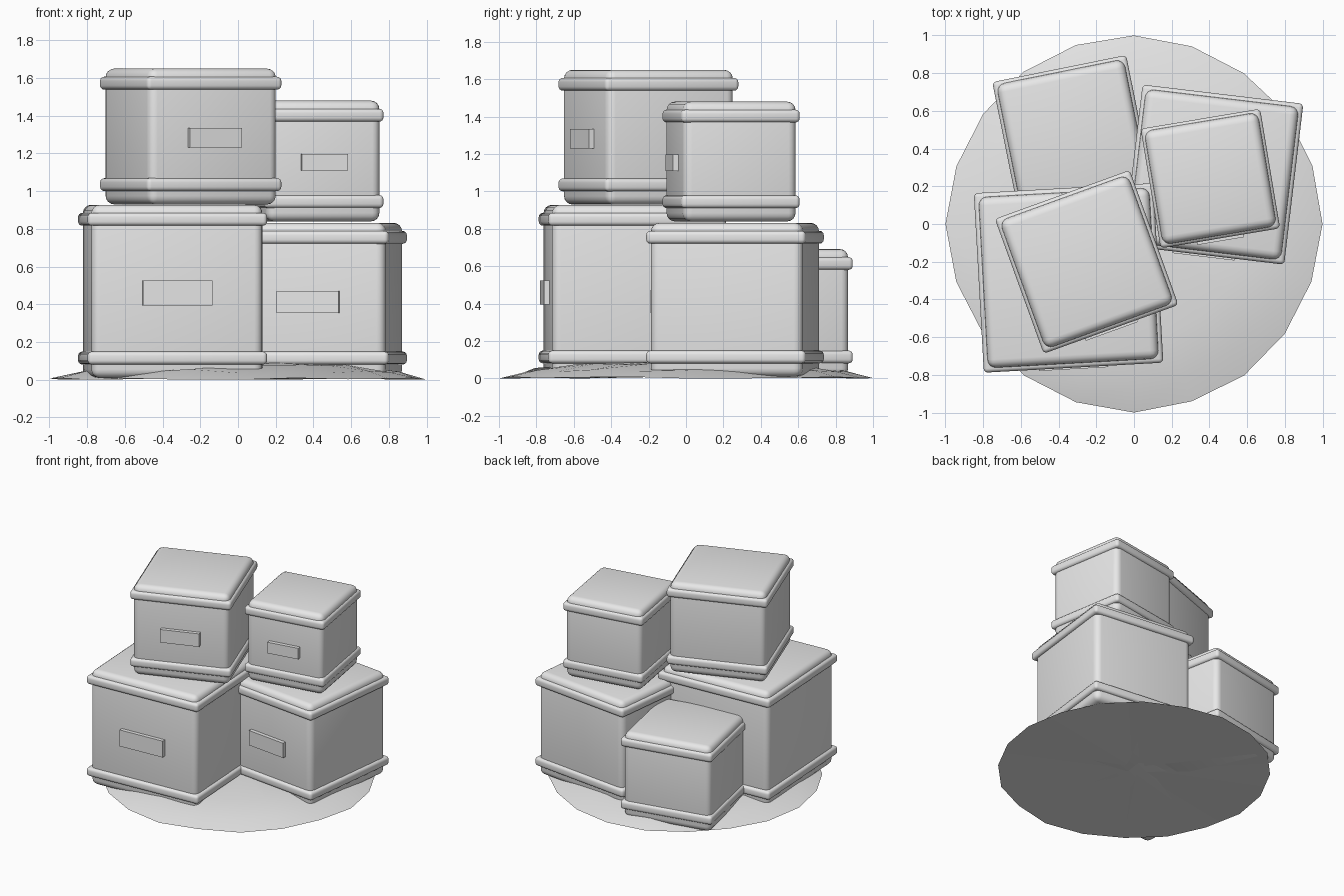
import bpy, bmesh, math, random
from mathutils import Matrix, Vector

random.seed(4)
if "Cube" in bpy.data.objects:
    bpy.data.objects.remove(bpy.data.objects["Cube"], do_unlink=True)

# Single plain grey
grey = bpy.data.materials.new("plain grey")
grey.use_nodes = True
colour = (0.8, 0.8, 0.8, 1)
grey.diffuse_color = colour
grey.node_tree.nodes["Principled BSDF"].inputs["Base Color"].default_value = colour


def finish(bm, name):
    bmesh.ops.recalc_face_normals(bm, faces=bm.faces[:])
    mesh = bpy.data.meshes.new(name)
    bm.to_mesh(mesh)
    bm.free()
    mesh.materials.append(grey)
    obj = bpy.data.objects.new(name, mesh)
    bpy.context.collection.objects.link(obj)
    return obj


def smooth(obj, degrees):
    bpy.ops.object.select_all(action='DESELECT')
    obj.select_set(True)
    bpy.context.view_layer.objects.active = obj
    bpy.ops.object.shade_smooth_by_angle(angle=math.radians(degrees))


def block(name, size, local, frame, bevel=0):
    """Box of a given size, placed in a crate's frame, with rounded edges."""
    bm = bmesh.new()
    bmesh.ops.create_cube(bm, size=1)
    bmesh.ops.scale(bm, vec=size, verts=bm.verts[:])
    if bevel:
        bmesh.ops.bevel(bm, geom=bm.edges[:], offset=bevel, segments=4,
                        profile=0.5, affect='EDGES')
    obj = finish(bm, name)
    obj.matrix_world = frame @ Matrix.Translation(local)
    if bevel:
        smooth(obj, 40)


def crate(name, x, y, bottom, top, width, degrees):
    """Rounded crate with a rim near each end and a label plate in front."""
    frame = (Matrix.Translation((x, y, bottom))
             @ Matrix.Rotation(math.radians(degrees), 4, 'Z'))
    height = top - bottom
    block(name + "_body", (width, width, height),
          Vector((0, 0, height / 2)), frame, 0.045)
    rim = width * 1.05
    for part, z in (("lower_rim", 0.105), ("upper_rim", height - 0.077)):
        block(name + "_" + part, (rim, rim, 0.068), Vector((0, 0, z)), frame, 0.022)
    block(name + "_label", (width * 0.405, 0.06, width * 0.144),
          Vector((0, -width / 2, height * 0.49)), frame)


# Stack of crates
crate("large_crate", -0.347, -0.286, 0.01, 0.928, 0.908, 3.2)
crate("right_crate", 0.421, 0.262, 0.01, 0.832, 0.818, -6.8)
crate("back_crate", -0.325, 0.469, 0.01, 0.692, 0.690, 11.4)
crate("upper_left_crate", -0.251, -0.201, 0.93, 1.65, 0.724, 19.9)
crate("upper_right_crate", 0.405, 0.241, 0.84, 1.48, 0.612, 9.5)

# Low uneven mound under the stack
bm = bmesh.new()
sides = 20
rings = []
for radius, z, jitter in ((1.0, 0.006, 0.006), (0.85, 0.045, 0.012),
                          (0.6, 0.07, 0.012), (0.3, 0.085, 0.008)):
    ring = []
    for i in range(sides):
        a = math.tau * i / sides
        r = radius if radius < 1 else 1 - 0.012 * (i % 5 > 0) * random.random()
        ring.append(bm.verts.new((r * math.cos(a), r * math.sin(a),
                                  z + random.uniform(-jitter, jitter))))
    rings.append(ring)
peak = bm.verts.new((0, 0, 0.09))
under = bm.verts.new((0, 0, 0.012))
for i in range(sides):
    j = (i + 1) % sides
    for low, high in zip(rings, rings[1:]):
        bm.faces.new((low[i], low[j], high[j], high[i]))
    bm.faces.new((rings[-1][i], rings[-1][j], peak))
    bm.faces.new((rings[0][j], rings[0][i], under))
mound = finish(bm, "ground_mound")
lowest = min(v.co.z for v in mound.data.vertices)
for v in mound.data.vertices:
    v.co.z -= lowest
smooth(mound, 30)
